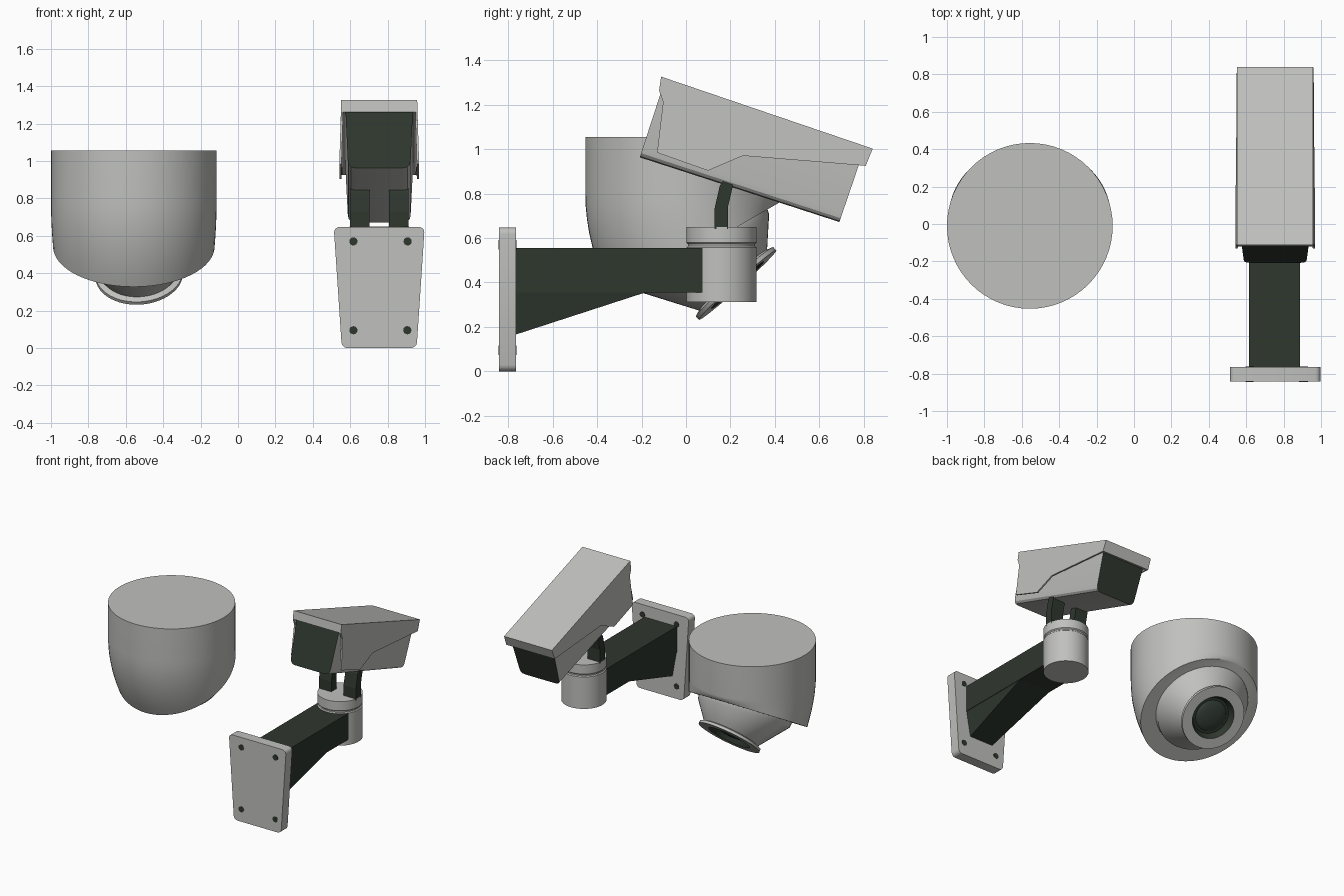
import bpy, bmesh, math

if "Cube" in bpy.data.objects:
    bpy.data.objects.remove(bpy.data.objects["Cube"])

def mat(name, c):
    m = bpy.data.materials.new(name)
    m.diffuse_color = (*c, 1)
    m.use_nodes = True
    m.node_tree.nodes["Principled BSDF"].inputs["Base Color"].default_value = m.diffuse_color
    return m

GREY = mat("light_grey", (0.53, 0.53, 0.515))
DARK = mat("dark_green_grey", (0.028, 0.038, 0.027))
LENS = mat("lens_glass", (0.035, 0.05, 0.04))
CX = 0.755          # centre of the bracket camera
DX, DY = -0.557, -0.01   # centre of the turret camera

def finish(bm, name, mats, smooth=True):
    bmesh.ops.recalc_face_normals(bm, faces=bm.faces)
    me = bpy.data.meshes.new(name)
    bm.to_mesh(me)
    bm.free()
    ob = bpy.data.objects.new(name, me)
    bpy.context.collection.objects.link(ob)
    for m in mats:
        me.materials.append(m)
    if smooth:
        bpy.ops.object.select_all(action='DESELECT')
        ob.select_set(True)
        bpy.context.view_layer.objects.active = ob
        bpy.ops.object.shade_smooth_by_angle(angle=math.radians(30))
    return ob

def loft(name, rings, mats, cap_mat=0, smooth=True, mat_rule=None):
    """Skin closed rings of equal length and cap both ends."""
    bm = bmesh.new()
    vs = [[bm.verts.new(p) for p in r] for r in rings]
    n = len(vs[0])
    for k, (a, b) in enumerate(zip(vs, vs[1:])):
        for i in range(n):
            j = (i + 1) % n
            f = bm.faces.new((a[i], a[j], b[j], b[i]))
            f.material_index = mat_rule(k) if mat_rule else 0
    for r in (vs[0], vs[-1]):
        bm.faces.new(r).material_index = cap_mat
    return finish(bm, name, mats, smooth)

def prism(name, poly, xa, xb, m):
    """Side profile in (y, z) extruded in x; xa and xb are functions of (y, z)."""
    return loft(name, [[(xa(y, z), y, z) for y, z in poly],
                       [(xb(y, z), y, z) for y, z in poly]], [m], smooth=False)

def ring(cx, cy, cz, r, tilt=0, n=48, yaw=0):
    t, w = math.radians(tilt), math.radians(yaw)
    out = []
    for i in range(n):
        a = 2 * math.pi * i / n
        x, y, z = r * math.cos(a), r * math.sin(a) * math.cos(t), r * math.sin(a) * math.sin(t)
        out.append((cx + x * math.cos(w) + y * math.sin(w),
                    cy - x * math.sin(w) + y * math.cos(w), cz + z))
    return out

# ---------- bracket camera ----------
# wall plate: tapered, rounded corners
bm = bmesh.new()
outline = [(-0.2, 0), (0.2, 0), (0.243, 0.647), (-0.243, 0.647)]
back = [bm.verts.new((CX + x, -0.842, z)) for x, z in outline]
face = bm.faces.new(back)
ext = bmesh.ops.extrude_face_region(bm, geom=[face])
bmesh.ops.translate(bm, vec=(0, 0.077, 0),
                    verts=[v for v in ext['geom'] if isinstance(v, bmesh.types.BMVert)])
edges = [e for e in bm.edges if abs(e.verts[0].co.y - e.verts[1].co.y) > 0.05]
bmesh.ops.bevel(bm, geom=edges, offset=0.03, segments=4, profile=0.5, affect='EDGES')
finish(bm, "wall_plate", [GREY])

# screw holes
for i, (x, z) in enumerate([(0.617, 0.57), (0.907, 0.57), (0.617, 0.095), (0.905, 0.095)]):
    rings = [ring(x, y, z, 0.022, 90, 16) for y in (-0.844, -0.763)]
    loft(f"screw_hole_{i + 1}", rings, [DARK])

# arm and tapered rib under it
A = 0.137
prism("arm", [(-0.768, 0.355), (0.12, 0.355), (0.12, 0.556), (-0.768, 0.556)],
      lambda y, z: CX - 0.004 - A, lambda y, z: CX - 0.004 + A, DARK)
half = lambda z: A - 0.003 - max(0, 0.356 - z) * 0.18
prism("arm_rib", [(-0.768, 0.165), (-0.18, 0.356), (-0.768, 0.356)],
      lambda y, z: CX - 0.004 - half(z), lambda y, z: CX - 0.004 + half(z), DARK)

# swivel drum with groove
drum = [(0.158, 0.312), (0.158, 0.557), (0.151, 0.563), (0.151, 0.573), (0.158, 0.58), (0.158, 0.65)]
loft("swivel_drum", [ring(CX, 0.16, z, r) for r, z in drum], [GREY])

# two bent posts
post = [(0.128, 0.64), (0.128, 0.73), (0.152, 0.835), (0.165, 0.853), (0.184, 0.858),
        (0.203, 0.85), (0.211, 0.835), (0.19, 0.745), (0.19, 0.64)]
for s, side in ((-1, "left"), (1, "right")):
    prism("post_" + side, post, lambda y, z: CX + s * 0.052, lambda y, z: CX + s * 0.156, DARK)

# housing: rounded trapezoid section, dark ends
sec = [(0.18, 1), (0.168, 0.14), (0.163, 0.06), (0.15, 0.015), (0.125, 0)]
sec = sec + [(-x, v) for x, v in reversed(sec)]
def section(b, t):
    return [(CX + x, b[0] + (t[0] - b[0]) * v, b[1] + (t[1] - b[1]) * v) for x, v in sec]
loft("camera_housing", [section((-0.208, 0.963), (-0.108, 1.27)),
                        section((0.69, 0.672), (0.785, 0.95))], [GREY, DARK], cap_mat=1)

# sun cover: top slab and two side flaps
def flare(y, z):
    return 0.203 + 0.03 * max(0, 1.326 - 0.3403 * (y + 0.112) - z)
slab = [(-0.112, 1.326), (0.84, 1.002), (0.809, 0.925), (-0.121, 1.263)]
prism("cover_top", slab, lambda y, z: CX - flare(y, z), lambda y, z: CX + flare(y, z), GREY)
flap = [(-0.121, 1.263), (-0.103, 1.213), (-0.13, 0.984), (0.099, 0.903), (0.256, 0.97), (0.809, 0.925)]
for s, side in ((-1, "left"), (1, "right")):
    prism("cover_flap_" + side, flap, lambda y, z: CX + s * (flare(y, z) - 0.012),
          lambda y, z: CX + s * flare(y, z), GREY)

# ---------- turret camera ----------
# round shell bending into a tilted opening
top = ring(DX, DY, 1.055, 0.443, n=64)
mid = ring(DX, DY, 0.80, 0.443, n=64)
rim = ring(DX, 0.045, 0.543, 0.432, 30, n=64)
rings = [top]
for k in range(9):
    t = k / 8
    rings.append([((1 - t * t) * a[0] + t * t * b[0], (1 - t * t) * a[1] + t * t * b[1],
                   a[2] + (b[2] - a[2]) * t) for a, b in zip(mid, rim)])
loft("turret_shell", rings, [GREY])

# turret cone, flared lens ring and recessed dark well
T, YAW = 42, 5
LX, LY, LZ = -0.528, 0.232, 0.388     # centre of the lens ring face
ny, nz = math.sin(math.radians(T)), -math.cos(math.radians(T))
def lens_ring(d, r):
    return ring(LX, LY + ny * d, LZ + nz * d, r, T, yaw=YAW)
cone = [ring(DX, 0.07, 0.565, 0.34, 30), ring(DX + 0.003, 0.09, 0.53, 0.335, 32),
        lens_ring(-0.03, 0.205), lens_ring(-0.02, 0.234), lens_ring(0, 0.234),
        lens_ring(0, 0.158), lens_ring(-0.04, 0.135)]
loft("turret_cone", cone, [GREY, DARK], cap_mat=1, mat_rule=lambda k: int(k == 5))

# lens glass: shallow dome
dome = [lens_ring(-0.045 + 0.03 * math.sin(a), 0.118 * math.cos(a)) for a in (0, 0.35, 0.7, 1.05, 1.4)]
loft("lens_glass", dome, [LENS])
